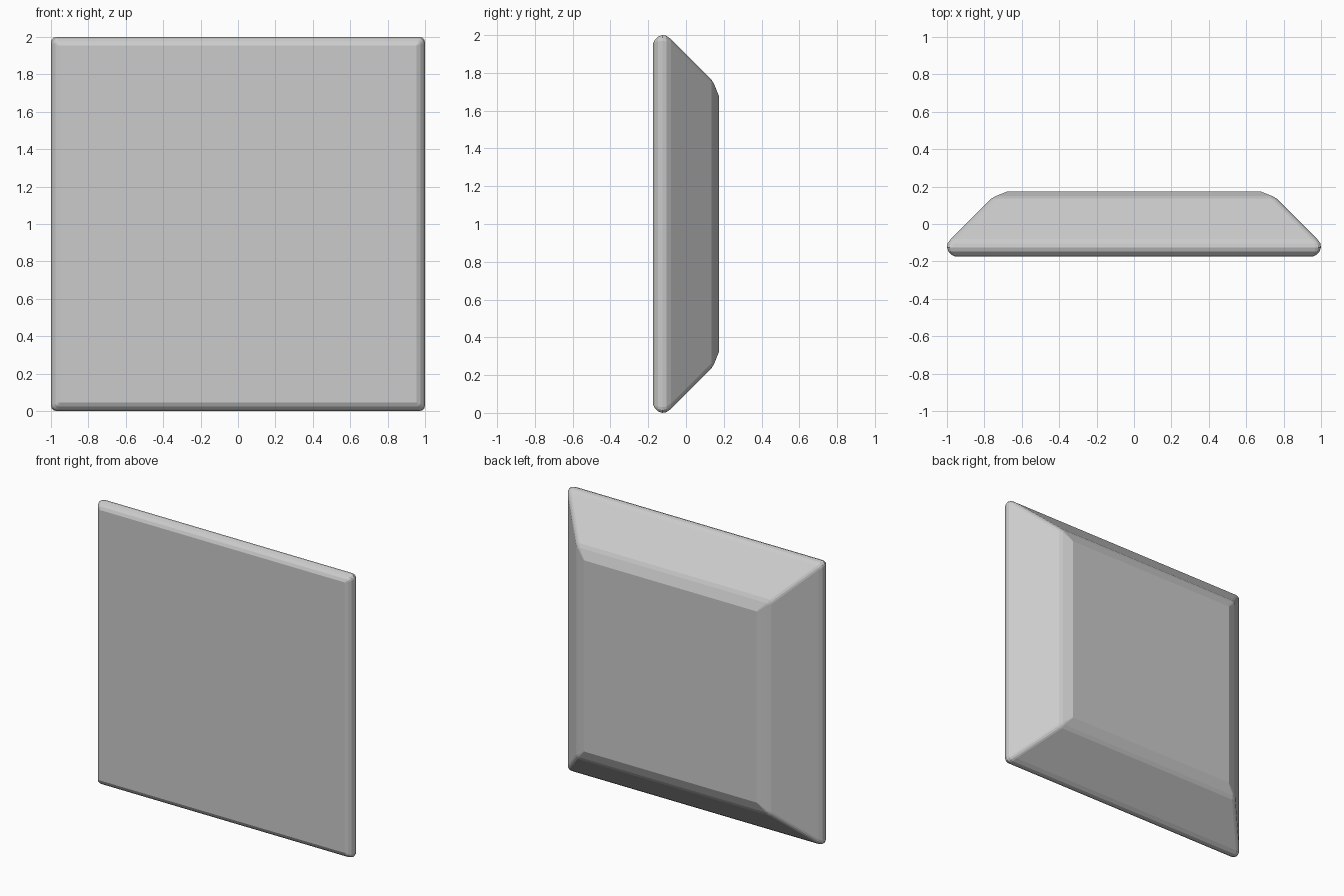
import bpy, bmesh, math

if "Cube" in bpy.data.objects:
    bpy.data.objects.remove(bpy.data.objects["Cube"])

# Cross-section of the panel from front to back: (y, half size, corner radius)
PROFILE = [
    (-0.175, 0.955, 0.004),
    (-0.165, 0.975, 0.015),
    (-0.148, 0.992, 0.025),
    (-0.125, 1.000, 0.030),
    (-0.103, 0.996, 0.030),
    (-0.080, 0.979, 0.028),
    (0.135, 0.764, 0.028),
    (0.149, 0.740, 0.015),
    (0.175, 0.675, 0.004),
]
STEPS = 3


def ring(bm, y, half, radius):
    """Square loop with rounded corners, standing in the xz plane."""
    verts = []
    for k, (sx, sz) in enumerate([(1, 1), (-1, 1), (-1, -1), (1, -1)]):
        for i in range(STEPS + 1):
            a = math.pi / 2 * (k + i / STEPS)
            verts.append(bm.verts.new((sx * (half - radius) + radius * math.cos(a), y,
                                       1 + sz * (half - radius) + radius * math.sin(a))))
    return verts


# Square panel: rounded front rim, sloping sides, bevelled raised back
bm = bmesh.new()
rings = [ring(bm, *p) for p in PROFILE]
for a, b in zip(rings, rings[1:]):
    n = len(a)
    for i in range(n):
        j = (i + 1) % n
        bm.faces.new((a[i], a[j], b[j], b[i]))
bm.faces.new(rings[0])
bm.faces.new(rings[-1])
bmesh.ops.recalc_face_normals(bm, faces=bm.faces)
mesh = bpy.data.meshes.new("bevelled_panel")
bm.to_mesh(mesh)
bm.free()
panel = bpy.data.objects.new("bevelled_panel", mesh)
bpy.context.collection.objects.link(panel)
